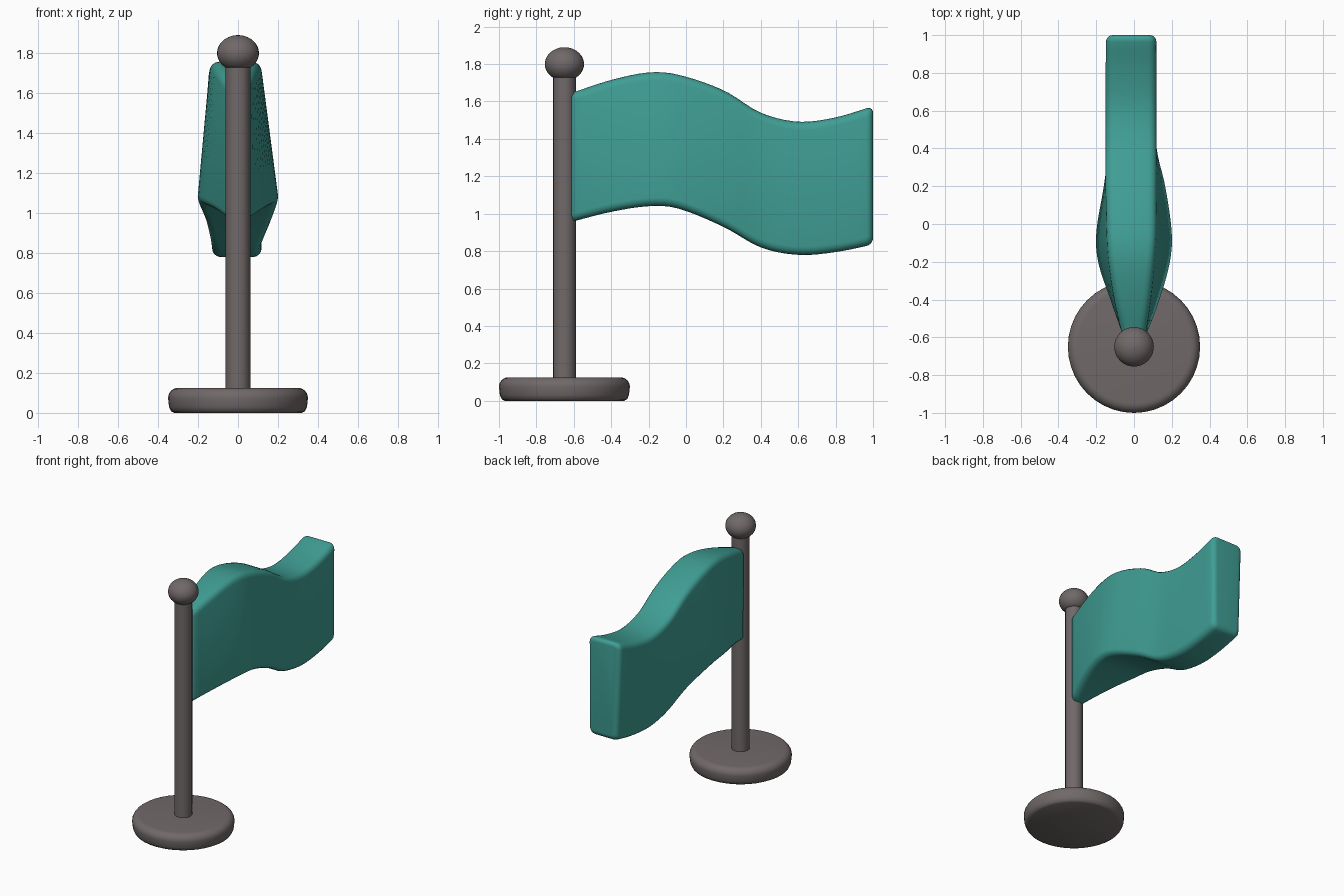
import bpy, bmesh, math

if "Cube" in bpy.data.objects:
    bpy.data.objects.remove(bpy.data.objects["Cube"])

def material(name, rgb):
    m = bpy.data.materials.new(name)
    m.diffuse_color = (*rgb, 1)
    m.use_nodes = True
    m.node_tree.nodes["Principled BSDF"].inputs["Base Color"].default_value = m.diffuse_color
    return m

TEAL = material("teal cloth", (0.05, 0.34, 0.295))
GREY = material("warm grey metal", (0.165, 0.14, 0.14))
POLE_Y = -0.65

def finish(bm, name, mat, angle=40):
    bmesh.ops.recalc_face_normals(bm, faces=bm.faces)
    me = bpy.data.meshes.new(name)
    bm.to_mesh(me)
    bm.free()
    me.materials.append(mat)
    me.shade_smooth()
    me.set_sharp_from_angle(angle=math.radians(angle))
    ob = bpy.data.objects.new(name, me)
    bpy.context.collection.objects.link(ob)
    return ob

def loft(rings, name, mat, angle=40):
    """Skin closed rings of equal length and cap both ends."""
    bm = bmesh.new()
    loops = [[bm.verts.new(p) for p in r] for r in rings]
    n = len(loops[0])
    for a, b in zip(loops, loops[1:]):
        for i in range(n):
            j = (i + 1) % n
            bm.faces.new((a[i], a[j], b[j], b[i]))
    bm.faces.new(loops[0])
    bm.faces.new(loops[-1])
    return finish(bm, name, mat, angle)

def lathe(profile, name, sides):
    """Turn (radius, z) pairs around the pole axis."""
    ang = [2 * math.pi * i / sides for i in range(sides)]
    return loft([[(r * math.cos(a), POLE_Y + r * math.sin(a), z) for a in ang]
                 for r, z in profile], name, GREY)

def spline(keys, y):
    """Smooth value through rows of (y, values...)."""
    k = max(i for i in range(len(keys) - 1) if keys[i][0] <= y or i == 0)
    def slope(i, c):
        a, b = keys[max(i - 1, 0)], keys[min(i + 1, len(keys) - 1)]
        return (b[c] - a[c]) / (b[0] - a[0])
    p, q = keys[k], keys[k + 1]
    h = q[0] - p[0]
    t = (y - p[0]) / h
    return [(2*t**3 - 3*t**2 + 1) * p[c] + (t**3 - 2*t**2 + t) * h * slope(k, c)
            + (3*t**2 - 2*t**3) * q[c] + (t**3 - t**2) * h * slope(k + 1, c)
            for c in range(1, len(p))]

# Base disc with rounded rim
rim = [(0.30 + 0.05 * math.cos(a), 0.075 + 0.05 * math.sin(a))
       for a in [math.radians(d) for d in range(0, 91, 15)]]
lathe([(0.32, 0), (0.335, 0.008), (0.345, 0.03)] + rim, "base", 40)

# Pole
lathe([(0.062, 0.1), (0.062, 1.76)], "pole", 16)

# Ball finial, cut flat underneath
ball = [(0.105 * math.cos(a), 1.80 + 0.09 * math.sin(a))
        for a in [math.radians(d) for d in range(-56, 89, 12)]]
lathe(ball + [(0.006, 1.89)], "finial", 32)

# Waving flag: y, top z, bottom z, top left x, top right x, bottom left x, bottom right x
KEYS = [
    (-0.60, 1.65, 0.96, -0.06, 0.06, -0.055, 0.06),
    (-0.40, 1.715, 1.01, -0.105, 0.09, -0.125, 0.135),
    (-0.20, 1.755, 1.04, -0.135, 0.11, -0.19, 0.19),
    (-0.05, 1.745, 1.03, -0.145, 0.12, -0.20, 0.20),
    (0.20, 1.66, 0.93, -0.15, 0.12, -0.16, 0.165),
    (0.40, 1.54, 0.82, -0.15, 0.12, -0.135, 0.12),
    (0.60, 1.492, 0.78, -0.15, 0.12, -0.13, 0.118),
    (0.80, 1.515, 0.795, -0.15, 0.12, -0.13, 0.118),
    (1.00, 1.575, 0.835, -0.148, 0.118, -0.128, 0.115),
]

def flag_ring(y, y_key, inset):
    top, bot, tl, tr, bl, br = spline(KEYS, y_key)
    top, bot = top - inset, bot + inset
    tl, bl, tr, br = tl + inset, bl + inset, tr - inset, br - inset
    r = min(0.045, 0.7 * tr) * (1 - inset / 0.06)
    corners = [(tr, top, 1, 1, 0), (tl, top, -1, 1, 90),
               (bl, bot, -1, -1, 180), (br, bot, 1, -1, 270)]
    ring = []
    for x, z, sx, sz, start in corners:
        for k in range(5):
            a = math.radians(start + 22.5 * k)
            ring.append((x - sx * r + r * math.cos(a), y, z - sz * r + r * math.sin(a)))
    return ring

R = 0.035
body = [-0.60 + (1.60 - R) * i / 36 for i in range(37)]
rings = [flag_ring(y, y, 0) for y in body]
# Rounded free end
for k in range(1, 6):
    a = math.radians(18 * k)
    y = 1 - R + R * math.sin(a)
    rings.append(flag_ring(y, y, R * (1 - math.cos(a))))
# Rounded hoist end, tucked against the pole
rings.insert(0, flag_ring(-0.612, -0.60, 0.012))
loft(rings, "flag", TEAL, 50)
